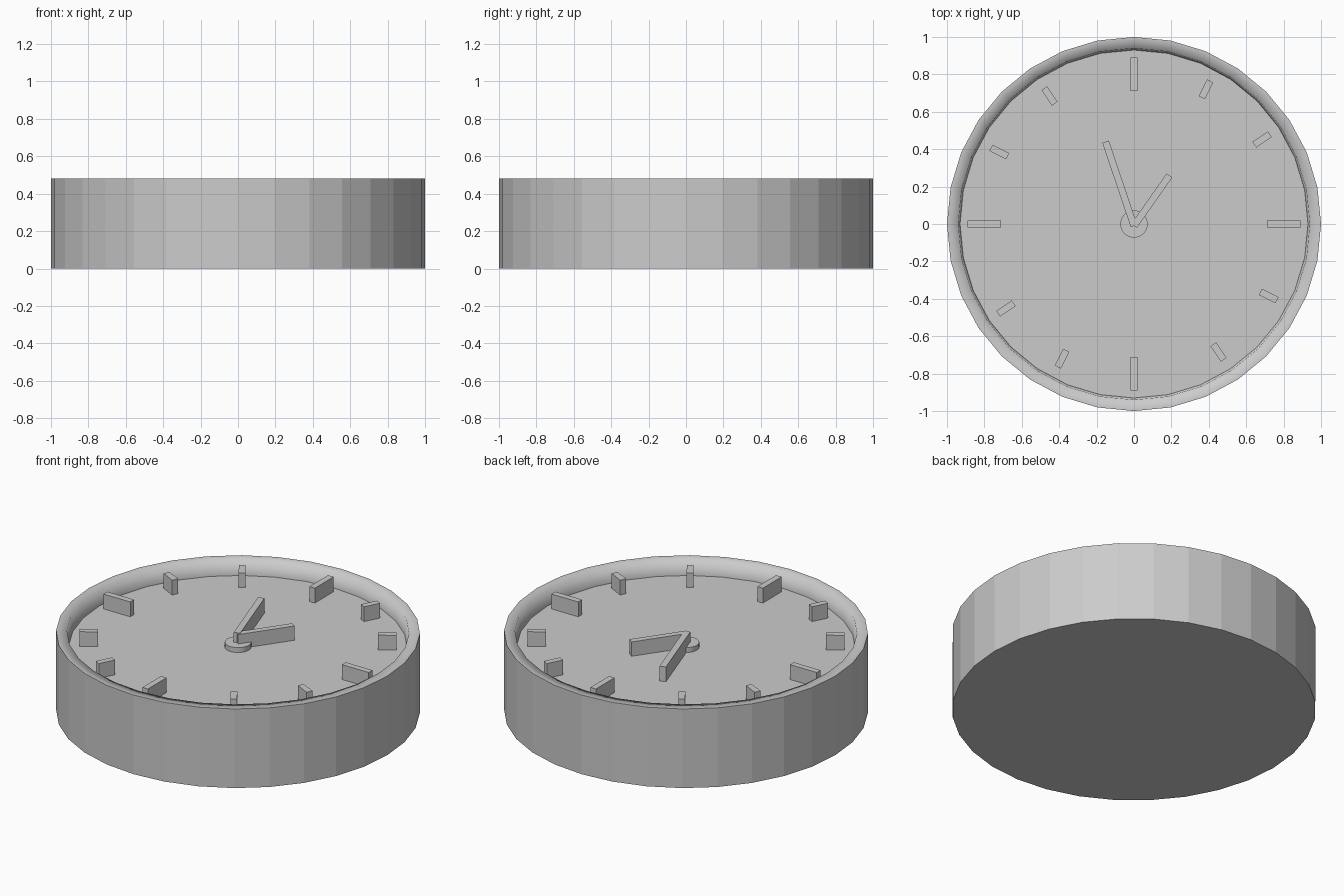
import bpy, bmesh, math
from mathutils import Matrix

if "Cube" in bpy.data.objects:
    bpy.data.objects.remove(bpy.data.objects["Cube"])

N = 32
TOP, DIAL = 0.48, 0.39


def finish(name, bm):
    bmesh.ops.recalc_face_normals(bm, faces=bm.faces)
    me = bpy.data.meshes.new(name)
    bm.to_mesh(me)
    bm.free()
    ob = bpy.data.objects.new(name, me)
    bpy.context.collection.objects.link(ob)
    return ob


def bar(name, x, y, length, width, angle, top=TOP):
    """Upright block standing on the dial, its length along angle (degrees)."""
    bm = bmesh.new()
    bmesh.ops.create_cube(bm, size=1)
    z0 = DIAL - 0.01
    m = (Matrix.Translation((x, y, (z0 + top) / 2))
         @ Matrix.Rotation(math.radians(angle), 4, 'Z')
         @ Matrix.Diagonal((length, width, top - z0, 1)))
    bm.transform(m)
    return finish(name, bm)


# Case: faceted drum with a raised rim around a sunken dial
bm = bmesh.new()
profile = [(1, 0), (1, TOP), (0.94, TOP), (0.93, DIAL)]
rings = [[bm.verts.new((r * math.cos(2 * math.pi * i / N),
                        r * math.sin(2 * math.pi * i / N), z)) for i in range(N)]
         for r, z in profile]
for k in range(3):
    for i in range(N):
        j = (i + 1) % N
        f = bm.faces.new((rings[k][i], rings[k][j], rings[k + 1][j], rings[k + 1][i]))
        f.smooth = k > 0          # rim top and inner wall shade softly
bm.faces.new(rings[0][::-1])
bm.faces.new(rings[3])
for ring in (rings[1], rings[3]):
    for i in range(N):
        bm.edges.get((ring[i], ring[(i + 1) % N])).smooth = False
finish("clock_case", bm)

# Hour markers: one long and two short per quarter
for q in range(4):
    a = math.radians(-90 * q)
    for label, x, y, length, ang in (("long", 0, 0.80, 0.18, 90),
                                     ("short_a", 0.385, 0.72, 0.10, 63),
                                     ("short_b", 0.685, 0.452, 0.10, 34)):
        px = x * math.cos(a) - y * math.sin(a)
        py = x * math.sin(a) + y * math.cos(a)
        bar(f"marker_{label}_{q}", px, py, length, 0.037, ang - 90 * q)

# Centre hub
bm = bmesh.new()
bmesh.ops.create_cone(bm, cap_ends=True, segments=N, radius1=0.073, radius2=0.073, depth=0.04,
                      matrix=Matrix.Translation((0, 0, DIAL + 0.01)))
finish("hub", bm)


# Hands from the centre to their tips
def hand(name, tip, top):
    x0, y0 = 0.0, -0.01
    dx, dy = tip[0] - x0, tip[1] - y0
    bar(name, x0 + dx / 2, y0 + dy / 2, math.hypot(dx, dy), 0.037,
        math.degrees(math.atan2(dy, dx)), top)


hand("minute_hand", (-0.152, 0.44), TOP)
hand("hour_hand", (0.19, 0.26), TOP - 0.003)
